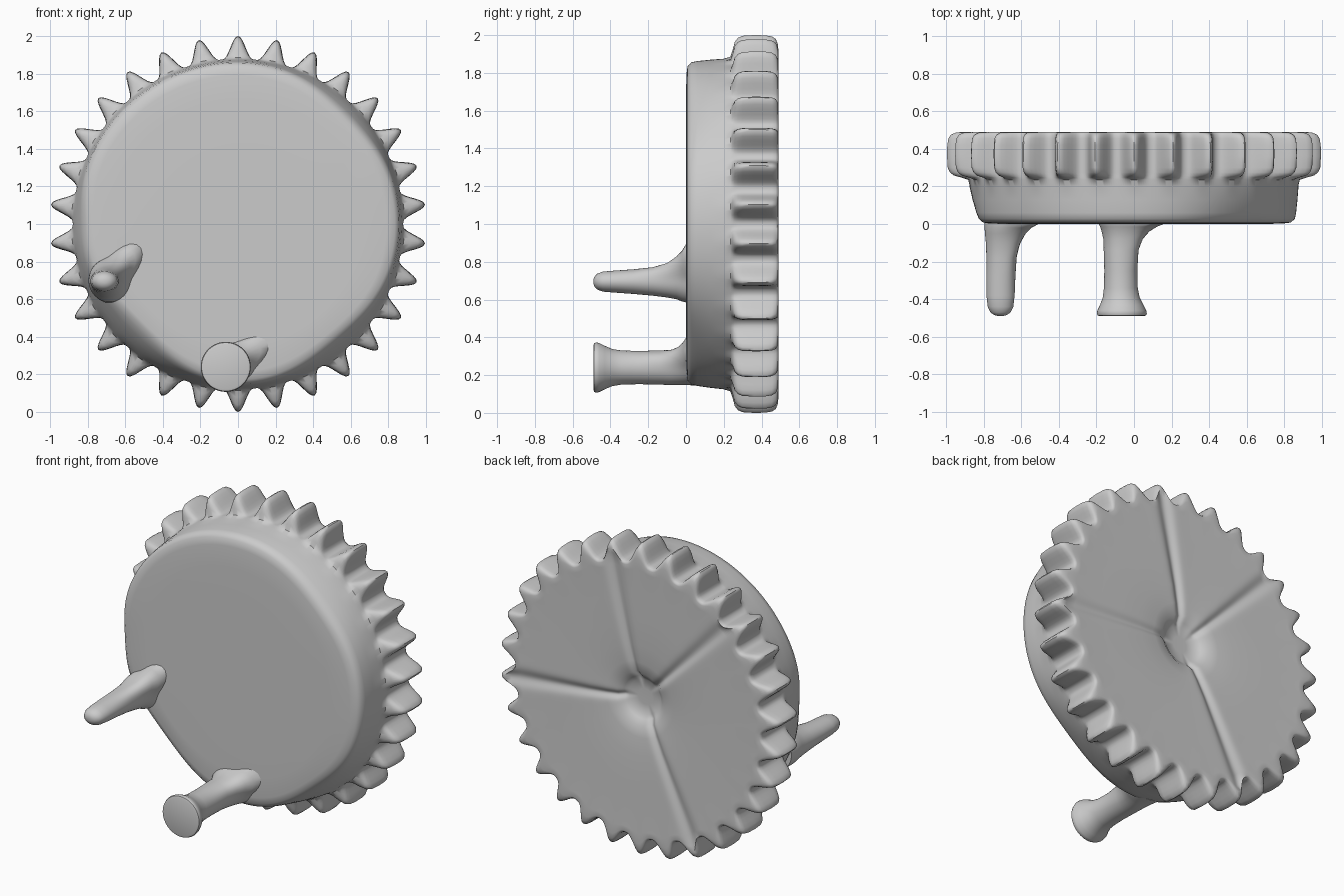
import bpy, bmesh, math
from math import cos, sin, pi, radians


def loft(name, rings, cap_start, cap_end):
    """Skin a list of equal-length point rings and close both ends."""
    bm = bmesh.new()
    vs = [[bm.verts.new(p) for p in ring] for ring in rings]
    n = len(vs[0])
    for a, b in zip(vs, vs[1:]):
        for i in range(n):
            j = (i + 1) % n
            bm.faces.new((a[i], a[j], b[j], b[i]))
    for ring, cap in ((vs[0], cap_start), (vs[-1], cap_end)):
        c = bm.verts.new(cap)
        for i in range(n):
            bm.faces.new((ring[i], ring[(i + 1) % n], c))
    bmesh.ops.recalc_face_normals(bm, faces=bm.faces)
    me = bpy.data.meshes.new(name)
    bm.to_mesh(me)
    bm.free()
    ob = bpy.data.objects.new(name, me)
    bpy.context.collection.objects.link(ob)
    bpy.ops.object.select_all(action='DESELECT')
    ob.select_set(True)
    bpy.context.view_layer.objects.active = ob
    bpy.ops.object.shade_smooth_by_angle(angle=radians(50))
    return ob


def angle_gap(t, deg):
    """Smallest absolute angle between t and a direction, in degrees."""
    return abs((math.degrees(t) - deg + 180) % 360 - 180)


def bump(t, deg, width):
    return math.exp(-(angle_gap(t, deg) / width) ** 2)


# Toothed wheel: one turned profile, with teeth, worn front rim and creased back
TEETH, N = 30, 480
TOOTH = 0.122
# y, root radius, tooth amount, front-rim wear
profile = [(0.0, 0.35, 0, 0), (0.0, 0.65, 0, 0), (0.002, 0.79, 0, .7),
           (0.008, 0.835, 0, 1), (0.028, 0.857, 0, .95), (0.06, 0.863, 0, .7),
           (0.13, 0.87, 0, .3), (0.20, 0.875, 0, 0), (0.235, 0.879, .06, 0),
           (0.247, 0.879, .35, 0), (0.258, 0.878, .7, 0), (0.275, 0.878, .88, 0),
           (0.30, 0.878, .97, 0), (0.36, 0.878, 1, 0), (0.42, 0.878, .99, 0),
           (0.455, 0.878, .94, 0), (0.475, 0.876, .85, 0), (0.486, 0.870, .68, 0),
           (0.49, 0.86, .45, 0), (0.489, 0.83, .15, 0), (0.487, 0.78, 0, 0),
           (0.485, 0.65, 0, 0), (0.482, 0.5, 0, 0), (0.478, 0.35, 0, 0),
           (0.470, 0.24, 0, 0), (0.460, 0.17, 0, 0), (0.435, 0.135, 0, 0),
           (0.415, 0.11, 0, 0), (0.41, 0.05, 0, 0)]
WEAR = ((225, 28, .09), (310, 22, .05), (45, 22, .04), (180, 14, .03))
CREASES = (78, 134, 244, 355)
rings = []
for k, (y, r, tooth, wear) in enumerate(profile):
    ring = []
    for i in range(N):
        t = 2 * pi * i / N
        wave = ((1 + cos(TEETH * (t - pi / 2))) / 2) ** 1.5
        rr = r + TOOTH * tooth * wave
        rr -= wear * sum(d * bump(t, a, w) for a, w, d in WEAR)
        yy = y
        if k >= 18 and r > 0.12:
            width = 1.8 + 1.0 / r
            yy -= 0.018 * sum(bump(t, c, width) for c in CREASES)
        ring.append((rr * cos(t), yy, 1 + rr * sin(t)))
    rings.append(ring)
loft("toothed_wheel", rings, (0, 0, 1), (0, 0.412, 1))


def stalk(name, sections, ridge_dir, n=48):
    """Round stalk along y: y, centre x, centre z, x radius, z radius, ridge."""
    out = []
    for y, cx, cz, rx, rz, ridge in sections:
        ring = []
        for i in range(n):
            t = 2 * pi * i / n
            e = ridge * bump(t, ridge_dir, 28)
            ring.append((cx + (rx + e) * cos(t), y, cz + (rz + e) * sin(t)))
        out.append(ring)
    first, last = sections[0], sections[-1]
    return loft(name, out, (first[1], first[0], first[2]),
                (last[1], last[0], last[2]))


# Tapered lever pin with a ridge running onto the face
stalk("lever_pin", [
    (0.06, -0.68, 0.70, .11, .12, .15), (0.0, -0.685, 0.70, .11, .115, .13),
    (-0.02, -0.69, 0.70, .105, .11, .09), (-0.05, -0.695, 0.70, .098, .098, .06),
    (-0.10, -0.70, 0.695, .088, .084, .035), (-0.18, -0.705, 0.695, .080, .074, .01),
    (-0.28, -0.708, 0.695, .077, .065, 0), (-0.38, -0.71, 0.695, .075, .058, 0),
    (-0.44, -0.71, 0.695, .068, .053, 0), (-0.47, -0.71, 0.695, .054, .042, 0),
    (-0.485, -0.71, 0.695, .032, .026, 0), (-0.49, -0.71, 0.695, .012, .010, 0)], 48)

# Flared peg with a flat round end
stalk("flared_peg", [
    (0.06, -0.05, 0.255, .15, .11, .13), (0.005, -0.05, 0.255, .14, .108, .12),
    (-0.015, -0.055, 0.25, .125, .103, .08), (-0.04, -0.06, 0.245, .112, .098, .05),
    (-0.08, -0.065, 0.24, .098, .093, .028), (-0.14, -0.07, 0.24, .091, .09, .01),
    (-0.25, -0.07, 0.24, .088, .088, 0), (-0.34, -0.07, 0.24, .09, .09, 0),
    (-0.39, -0.068, 0.24, .098, .098, 0), (-0.43, -0.065, 0.24, .115, .115, 0),
    (-0.46, -0.065, 0.24, .13, .13, 0), (-0.475, -0.065, 0.24, .133, .133, 0),
    (-0.486, -0.065, 0.24, .129, .129, 0), (-0.49, -0.065, 0.24, .118, .118, 0)], 35)
